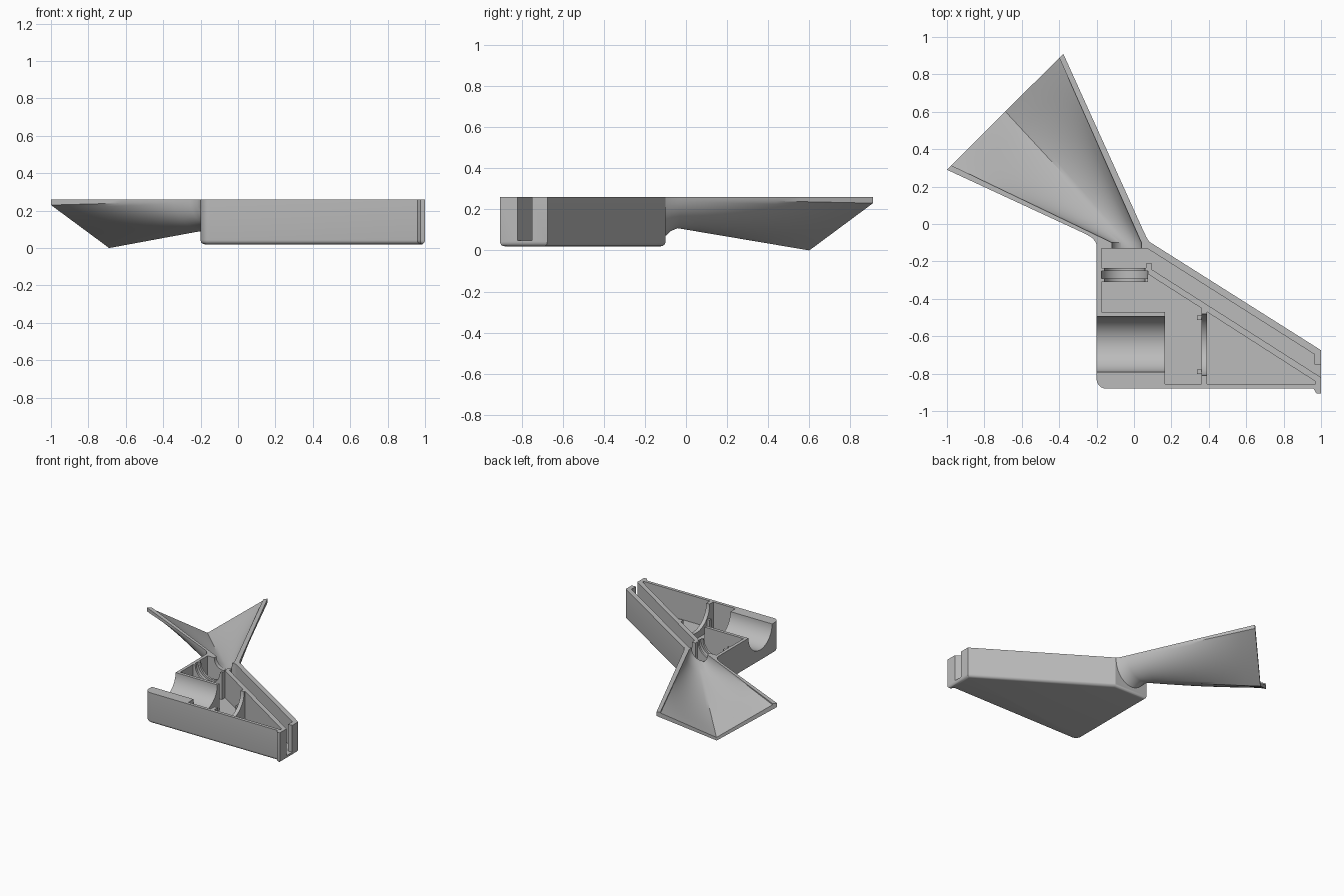
import bpy, bmesh, math
from mathutils import Vector

cube = bpy.data.objects.get("Cube")
if cube:
    bpy.data.objects.remove(cube)

TOP, FLOOR, BASE = 0.26, 0.048, 0.02

grey = bpy.data.materials.new("plain grey")
grey.use_nodes = True
COLOUR = (0.5, 0.5, 0.5, 1)
grey.diffuse_color = COLOUR
grey.node_tree.nodes["Principled BSDF"].inputs["Base Color"].default_value = COLOUR


def finish(bm, name):
    bmesh.ops.recalc_face_normals(bm, faces=bm.faces)
    mesh = bpy.data.meshes.new(name)
    bm.to_mesh(mesh)
    bm.free()
    mesh.materials.append(grey)
    obj = bpy.data.objects.new(name, mesh)
    bpy.context.collection.objects.link(obj)
    return obj


def prism(name, outline, z0, z1, rounded=None, edge=0):
    """Extrude a plan outline; optionally round one corner and the lower rim."""
    bm = bmesh.new()
    low = [bm.verts.new((x, y, z0)) for x, y in outline]
    face = bm.faces.new(low)
    up = bmesh.ops.extrude_face_region(bm, geom=[face])["geom"]
    for v in up:
        if isinstance(v, bmesh.types.BMVert):
            v.co.z = z1
    bmesh.ops.recalc_face_normals(bm, faces=bm.faces)
    if rounded:
        corner = [e for e in bm.edges
                  if all((v.co.xy - Vector(rounded)).length < 0.001 for v in e.verts)]
        bmesh.ops.bevel(bm, geom=corner, offset=0.05, segments=6, profile=0.5, affect='EDGES')
    if edge:
        rim = [e for e in bm.edges if all(abs(v.co.z - z0) < 0.001 for v in e.verts)]
        bmesh.ops.bevel(bm, geom=rim, offset=edge, segments=4, profile=0.5, affect='EDGES')
    return finish(bm, name)


def box(name, x0, x1, y0, y1, z0, z1):
    return prism(name, [(x0, y0), (x1, y0), (x1, y1), (x0, y1)], z0, z1)


def cylinder(name, centre, radius, length, axis):
    rot = (0, math.pi / 2, 0) if axis == 'x' else (math.pi / 2, 0, 0)
    bpy.ops.mesh.primitive_cylinder_add(vertices=64, radius=radius, depth=length,
                                        location=centre, rotation=rot)
    obj = bpy.context.object
    obj.name = name
    obj.data.materials.append(grey)
    return obj


def loft(name, stations, top, steps=8, count=32):
    """Join half sections (left, right, depth, pointedness, lip), round to V-shaped."""
    rows = [stations[0]]
    for a, b in zip(stations, stations[1:]):
        n = steps if a[3] != b[3] else 1
        for i in range(1, n + 1):
            rows.append([p + (q - p) * (i / n) for p, q in zip(a, b)])
    bm = bmesh.new()
    rings = []
    for left, right, depth, point, lip in rows:
        ring = [bm.verts.new((*left, top))]
        for i in range(count + 1):
            t = math.pi * i / count
            across = (1 - point) * (1 - math.cos(t)) / 2 + point * i / count
            drop = (1 - point) * math.sin(t) + point * (1 - abs(2 * i / count - 1))
            ring.append(bm.verts.new((*left.lerp(right, across),
                                      TOP - lip - (depth - lip) * drop)))
        ring.append(bm.verts.new((*right, top)))
        rings.append(ring)
    for a, b in zip(rings, rings[1:]):
        for i in range(len(a)):
            j = (i + 1) % len(a)
            bm.faces.new((a[i], a[j], b[j], b[i]))
    bm.faces.new(rings[0])
    bm.faces.new(rings[-1])
    return finish(bm, name)


def combine(target, tool, operation):
    mod = target.modifiers.new(operation.lower(), 'BOOLEAN')
    mod.operation, mod.solver, mod.object = operation, 'EXACT', tool
    bpy.context.view_layer.objects.active = target
    bpy.ops.object.modifier_apply(modifier=mod.name)
    bpy.data.objects.remove(tool)


V = lambda x, y: Vector((x, y))

# Wedge-shaped housing with a lip at its front right end
housing = prism("housing_shell",
                [(-0.2, -0.88), (0.96, -0.88), (0.975, -0.905), (1, -0.905),
                 (1, -0.675), (0.09, -0.1), (-0.2, -0.1)],
                BASE, TOP, rounded=(-0.2, -0.88), edge=0.022)

# Flared half horn with a round throat and a pointed mouth
horn = loft("horn", [
    [V(-0.198, -0.127), V(0.11, -0.122), 0.225, 0, 0.01],
    [V(-0.203, -0.1), V(0.085, -0.1), 0.19, 0, 0.01],
    [V(-0.222, -0.075), V(0.066, -0.07), 0.165, 0, 0.01],
    [V(-0.255, -0.055), V(0.045, -0.025), 0.152, 0, 0.01],
    [V(-1, 0.29), V(-0.378, 0.91), 0.26, 1, 0.03]], TOP)
combine(housing, horn, 'UNION')

# Hollow of the horn, carried a little past the mouth
hollow = loft("horn_hollow", [
    [V(-0.117, -0.15), V(0.04, -0.15), 0.08, 0, 0.004],
    [V(-0.117, -0.1), V(0.04, -0.1), 0.08, 0, 0.004],
    [V(-0.974, 0.312), V(-0.399, 0.888), 0.235, 1, 0.01],
    [V(-1.06, 0.353), V(-0.443, 0.987), 0.25, 1, 0.01]], 0.32)
combine(housing, hollow, 'DIFFERENCE')

# Chambers: long channel, middle room and triangular end room
channel = [(-0.175, -0.13), (0.07, -0.13), (0.965, -0.697), (0.965, -0.75), (1.1, -0.75),
           (1.1, -0.884), (0.095, -0.243), (0.095, -0.21), (0.065, -0.21),
           (0.065, -0.235), (-0.175, -0.235)]
room = [(-0.175, -0.47), (-0.175, -0.31), (0.075, -0.31), (0.075, -0.268), (0.36, -0.45),
        (0.36, -0.855), (0.165, -0.855), (0.165, -0.47)]
end_room = [(0.39, -0.47), (0.97, -0.842), (0.97, -0.855), (0.39, -0.855)]
for outline in (channel, room, end_room):
    combine(housing, prism("chamber", outline, FLOOR, 0.32), 'DIFFERENCE')

# Round seats: barrel trough, lens partition, small grooved lens ring
for centre, radius, length, axis in [
        ((-0.05, -0.643, TOP), 0.148, 0.5, 'x'),
        ((0.375, -0.645, TOP), 0.165, 0.06, 'x'),
        ((-0.05, -0.27, TOP), 0.108, 0.1, 'y'),
        ((-0.05, -0.272, TOP), 0.124, 0.04, 'y')]:
    combine(housing, cylinder("seat", centre, radius, length, axis), 'DIFFERENCE')

bpy.ops.object.select_all(action='DESELECT')
housing.select_set(True)
bpy.context.view_layer.objects.active = housing
bpy.ops.object.shade_smooth_by_angle(angle=math.radians(30))

# Small retaining tabs beside the lens partition
for side, y in (("front", -0.79), ("back", -0.5)):
    box(side + "_lens_tab", 0.338, 0.361, y - 0.012, y + 0.012, FLOOR - 0.005, 0.15)
